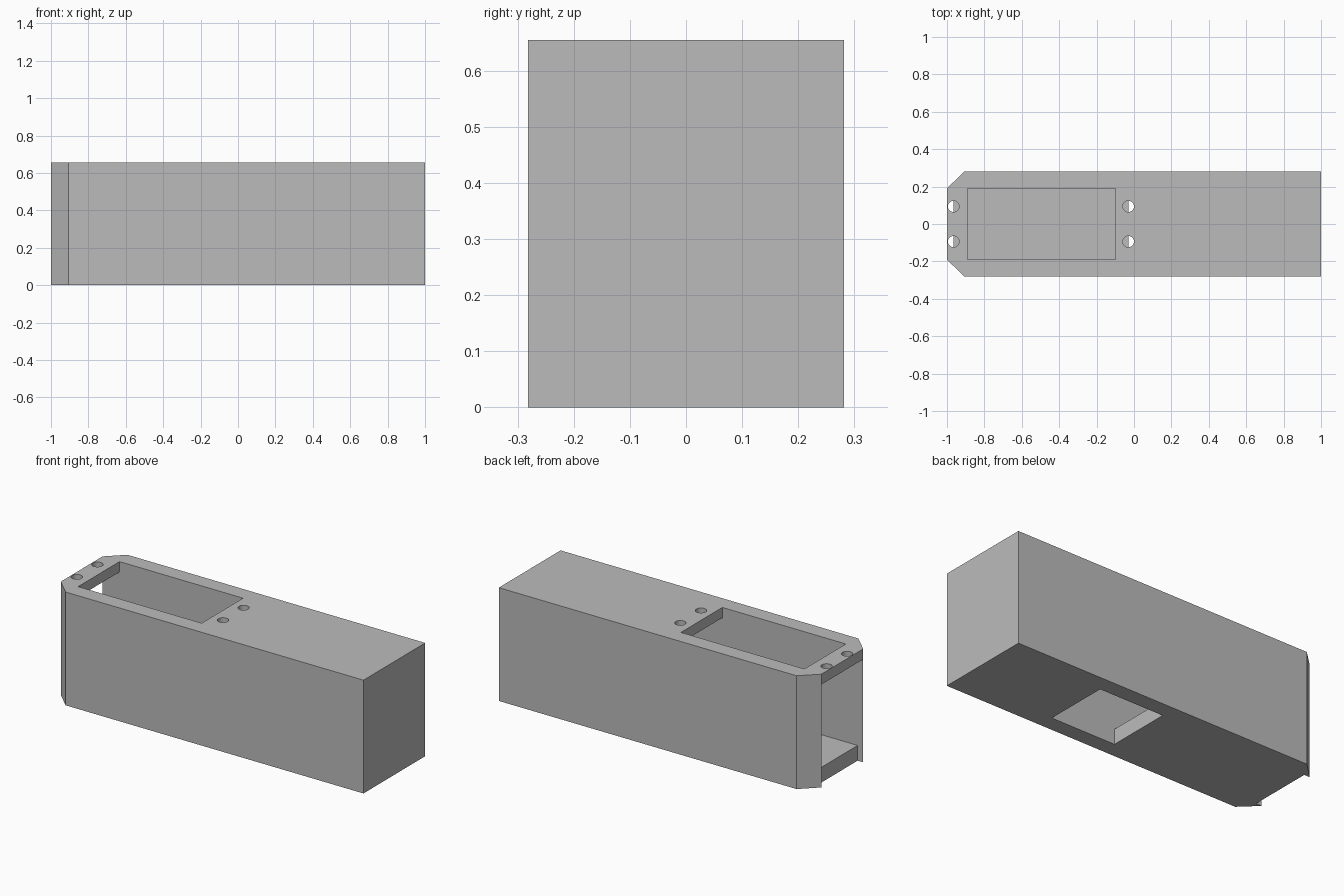
import bpy
import bmesh
from mathutils import Vector

cube = bpy.data.objects.get("Cube")
if cube:
    bpy.data.objects.remove(cube, do_unlink=True)

LENGTH, HALF_WIDTH, HEIGHT = 1.0, 0.282, 0.655
INNER, CEILING, FLOOR = 0.19, 0.595, 0.088
FLOOR_START, FLOOR_END, CAVITY_END = -0.965, -0.03, 0.383

grey = bpy.data.materials.new("plain grey")
grey.use_nodes = True
colour = (0.5, 0.5, 0.5, 1)
grey.diffuse_color = colour
grey.node_tree.nodes["Principled BSDF"].inputs["Base Color"].default_value = colour


def prism(name, points, direction):
    """Extrude a flat outline along a direction into a solid."""
    bm = bmesh.new()
    face = bm.faces.new([bm.verts.new(p) for p in points])
    ext = bmesh.ops.extrude_face_region(bm, geom=[face])
    moved = [v for v in ext["geom"] if isinstance(v, bmesh.types.BMVert)]
    bmesh.ops.translate(bm, verts=moved, vec=Vector(direction))
    bmesh.ops.recalc_face_normals(bm, faces=bm.faces)
    mesh = bpy.data.meshes.new(name)
    bm.to_mesh(mesh)
    bm.free()
    mesh.materials.append(grey)
    obj = bpy.data.objects.new(name, mesh)
    bpy.context.collection.objects.link(obj)
    return obj


def cut(target, cutter):
    """Subtract the cutter, apply the result and discard the cutter."""
    cutter.hide_render = True
    mod = target.modifiers.new("cut", "BOOLEAN")
    mod.operation = "DIFFERENCE"
    mod.solver = "EXACT"
    mod.object = cutter
    bpy.context.view_layer.objects.active = target
    bpy.ops.object.modifier_apply(modifier=mod.name)
    bpy.data.objects.remove(cutter, do_unlink=True)


# Outer body with two chamfered corners at the open end
outline = [(LENGTH, -HALF_WIDTH), (LENGTH, HALF_WIDTH), (-0.905, HALF_WIDTH),
           (-LENGTH, INNER + 0.001), (-LENGTH, -INNER - 0.001), (-0.905, -HALF_WIDTH)]
housing = prism("housing", [(x, y, 0) for x, y in outline], (0, 0, HEIGHT))

# Inner cavity: open end, raised floor, and a window through the underside
low, out = -0.1, -1.1
side = [(out, low), (FLOOR_START, low), (FLOOR_START, FLOOR), (FLOOR_END, FLOOR),
        (FLOOR_END, low), (CAVITY_END, low), (CAVITY_END, CEILING), (out, CEILING)]
cut(housing, prism("cavity_cutter", [(x, -INNER, z) for x, z in side], (0, 2 * INNER, 0)))

# Rectangular opening in the top
w = INNER - 0.001
opening = [(-0.89, -w), (-0.1, -w), (-0.1, w), (-0.89, w)]
cut(housing, prism("opening_cutter", [(x, y, 0.5) for x, y in opening], (0, 0, 0.3)))

# Four screw holes through the top plate
for x in (FLOOR_START, FLOOR_END):
    for y in (-0.094, 0.094):
        bpy.ops.mesh.primitive_cylinder_add(vertices=32, radius=0.03, depth=0.3,
                                            location=(x, y, CEILING + 0.03))
        cut(housing, bpy.context.object)

# Crisp flat faces with smooth hole walls
bpy.ops.object.select_all(action="DESELECT")
housing.select_set(True)
bpy.context.view_layer.objects.active = housing
bpy.ops.object.shade_smooth_by_angle(angle=0.5)
